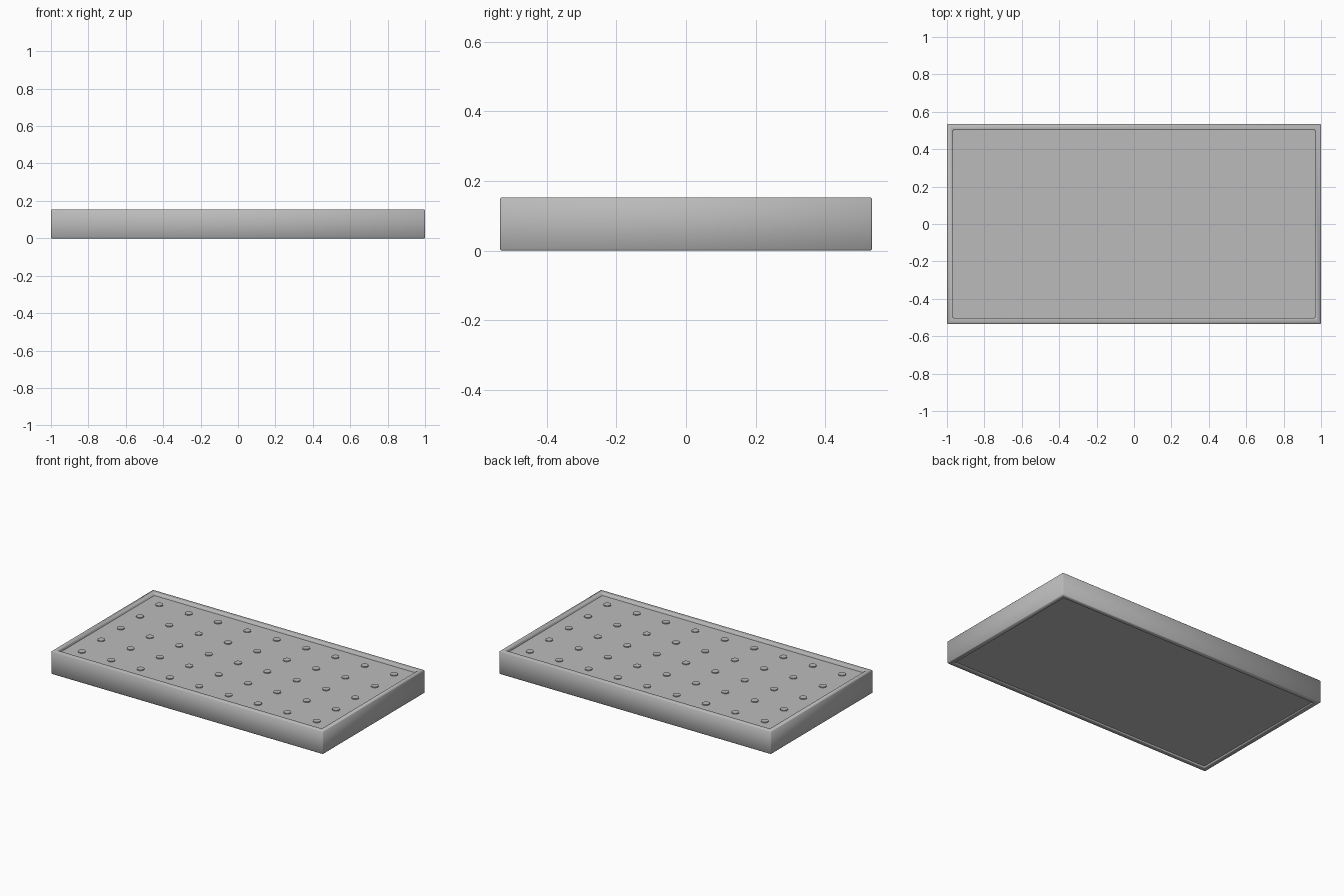
import bpy
import bmesh
from mathutils import Matrix

default = bpy.data.objects.get("Cube")
if default:
    bpy.data.objects.remove(default, do_unlink=True)

HX, HY, HEIGHT = 1.0, 0.535, 0.153   # outer half sizes and height
RIM = 0.033                          # rim width
PANEL_LOW, PANEL_TOP = 0.01, 0.135

grey = bpy.data.materials.new("grey")
grey.use_nodes = True
colour = (0.5, 0.5, 0.5, 1)
grey.diffuse_color = colour
grey.node_tree.nodes["Principled BSDF"].inputs["Base Color"].default_value = colour


def make_object(name, bm):
    bmesh.ops.recalc_face_normals(bm, faces=bm.faces)
    mesh = bpy.data.meshes.new(name)
    bm.to_mesh(mesh)
    bm.free()
    mesh.materials.append(grey)
    obj = bpy.data.objects.new(name, mesh)
    bpy.context.collection.objects.link(obj)
    return obj


# Frame: four mitred walls swept round the panel
bm = bmesh.new()
profile = [(0, 0), (0, HEIGHT), (RIM, HEIGHT), (RIM, 0)]
loops = []
for sx, sy in [(-1, -1), (1, -1), (1, 1), (-1, 1)]:
    loops.append([bm.verts.new((sx * (HX - d), sy * (HY - d), z)) for d, z in profile])
for i in range(4):
    a, b = loops[i], loops[(i + 1) % 4]
    for j in range(4):
        k = (j + 1) % 4
        bm.faces.new((a[j], b[j], b[k], a[k]))
frame = make_object("frame", bm)
for face in frame.data.polygons:
    face.use_smooth = True
bevel = frame.modifiers.new("soft edges", "BEVEL")
bevel.width = 0.004
bevel.segments = 1
bevel.limit_method = "ANGLE"

# Panel: recessed plate filling the frame
bm = bmesh.new()
bmesh.ops.create_cube(bm, size=1)
bmesh.ops.scale(bm, verts=bm.verts,
                vec=(2 * (HX - RIM), 2 * (HY - RIM), PANEL_TOP - PANEL_LOW))
bmesh.ops.translate(bm, verts=bm.verts, vec=(0, 0, (PANEL_TOP + PANEL_LOW) / 2))
make_object("panel", bm)

# Studs: nine by five grid of low round discs
bm = bmesh.new()
for column in range(-4, 5):
    for row in range(-2, 3):
        place = Matrix.Translation((column * 0.216, row * 0.2035, PANEL_TOP + 0.001))
        bmesh.ops.create_cone(bm, cap_ends=True, segments=24, radius1=0.023,
                              radius2=0.023, depth=0.01, matrix=place)
studs = make_object("studs", bm)
bpy.context.view_layer.objects.active = studs
studs.select_set(True)
bpy.ops.object.shade_smooth_by_angle()
